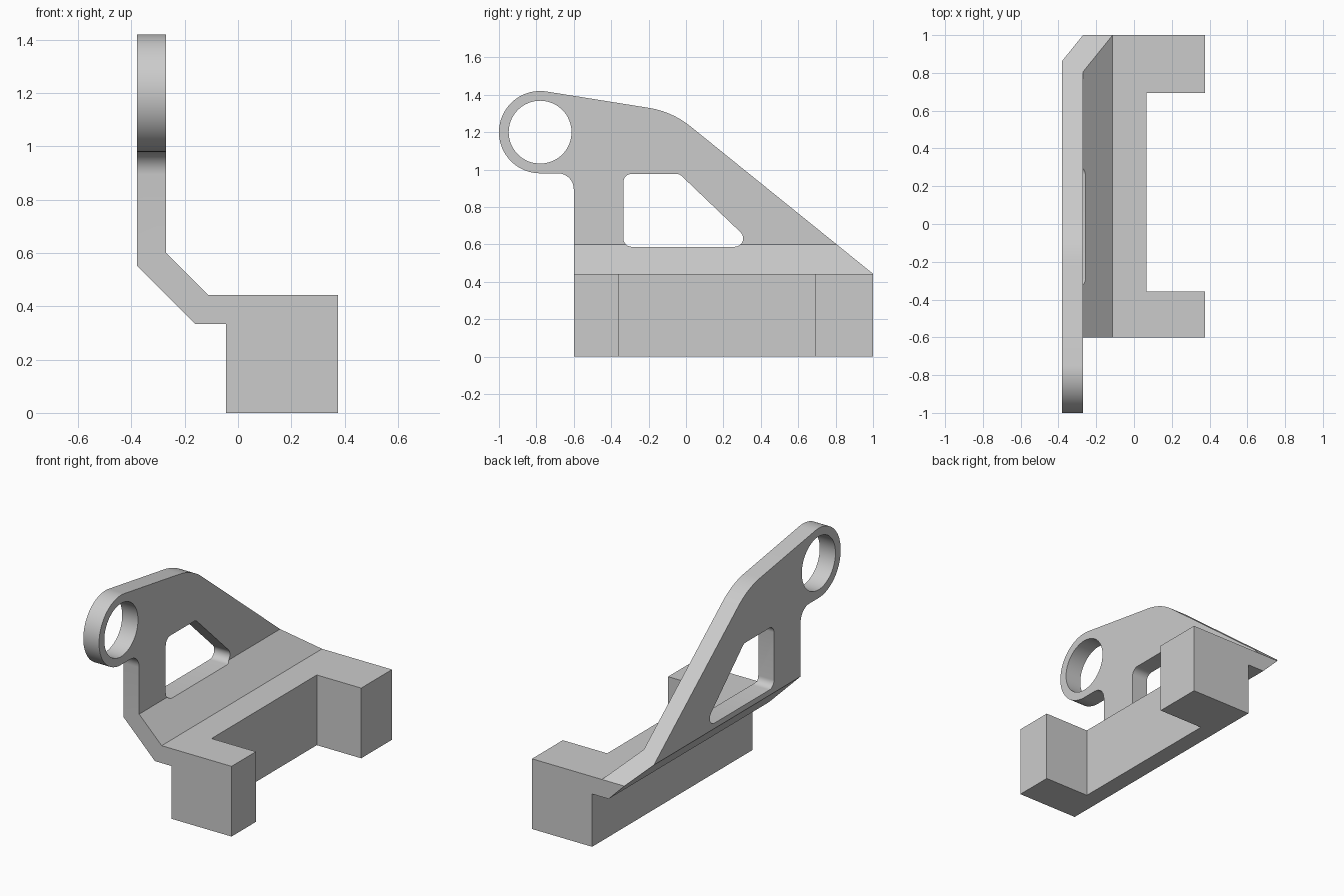
import bpy, bmesh, math
from mathutils import Vector

cube = bpy.data.objects.get("Cube")
if cube:
    bpy.data.objects.remove(cube, do_unlink=True)

RING = Vector((-0.78, 1.2))
RING_R, BORE_R = 0.22, 0.168
DECK_Z = 0.443


def arc(centre, radius, start, end, steps):
    angles = [math.radians(start + (end - start) * i / steps) for i in range(steps + 1)]
    return [centre + radius * Vector((math.cos(a), math.sin(a))) for a in angles]


def fillet(before, corner, after, radius, steps=10):
    """Points of an arc that rounds the corner tangentially."""
    p = Vector(corner)
    d1, d2 = (Vector(before) - p).normalized(), (Vector(after) - p).normalized()
    half = d1.angle(d2) / 2
    centre = p + (d1 + d2).normalized() * radius / math.sin(half)
    a, b = p + d1 * radius / math.tan(half) - centre, p + d2 * radius / math.tan(half) - centre
    sweep = math.atan2(a.x * b.y - a.y * b.x, a.dot(b))
    start = math.degrees(math.atan2(a.y, a.x))
    return arc(centre, radius, start, start + math.degrees(sweep), steps)


def prism(name, outline, axis, low, high):
    """Extrude a closed 2D outline along the x, y or z axis."""
    place = {"x": lambda u, v: (low, u, v), "y": lambda u, v: (u, low, v),
             "z": lambda u, v: (u, v, low)}[axis]
    bm = bmesh.new()
    face = bm.faces.new([bm.verts.new(place(*p)) for p in outline])
    new = bmesh.ops.extrude_face_region(bm, geom=[face])["geom"]
    step = Vector([(high - low) * (axis == a) for a in "xyz"])
    bmesh.ops.translate(bm, vec=step, verts=[g for g in new if isinstance(g, bmesh.types.BMVert)])
    bmesh.ops.recalc_face_normals(bm, faces=bm.faces)
    mesh = bpy.data.meshes.new(name)
    bm.to_mesh(mesh)
    bm.free()
    obj = bpy.data.objects.new(name, mesh)
    bpy.context.collection.objects.link(obj)
    return obj


# Bent section: upright plate, sloped web and base block
section = [(-0.38, 1.6), (-0.38, 0.553), (-0.16, 0.333), (-0.045, 0.333), (-0.045, 0),
           (0.375, 0), (0.375, DECK_Z), (-0.113, DECK_Z), (-0.27, 0.6), (-0.27, 1.6)]
bracket = prism("bracket", section, "y", -1.2, 1.2)

# Side silhouette: ring eye, filleted neck, base and slanted back edge
eye = arc(RING, RING_R, 81, 270, 48)
neck, shoulder, tail = (-0.6, 0.98), (-0.074, 1.31), (1, DECK_Z)
silhouette = (eye + fillet(eye[-1], neck, (-0.6, 0), 0.085)
              + [(-0.6, -0.2), (1, -0.2), tail]
              + fillet(tail, shoulder, eye[0], 0.47, 14))

# Lightening window with rounded corners
corners = [(-0.335, 0.587), (0.373, 0.587), (-0.035, 0.977), (-0.335, 0.977)]
window = []
for i, c in enumerate(corners):
    window += fillet(corners[i - 1], c, corners[(i + 1) % 4], 0.045, 8)

# Recess between the two feet
recess = [(0.065, -0.357), (0.6, -0.357), (0.6, 0.693), (0.065, 0.693)]

cutters = [
    ("INTERSECT", prism("silhouette_cutter", silhouette, "x", -0.6, 0.6)),
    ("DIFFERENCE", prism("bore_cutter", arc(RING, BORE_R, 0, 360, 64)[:-1], "x", -0.6, 0)),
    ("DIFFERENCE", prism("window_cutter", window, "x", -0.6, 0)),
    ("DIFFERENCE", prism("recess_cutter", recess, "z", -0.3, 0.8)),
]

bpy.ops.object.select_all(action="DESELECT")
bracket.select_set(True)
bpy.context.view_layer.objects.active = bracket
for operation, cutter in cutters:
    cutter.hide_render = True
    mod = bracket.modifiers.new(cutter.name, "BOOLEAN")
    mod.operation, mod.solver, mod.object = operation, "EXACT", cutter
    bpy.ops.object.modifier_apply(modifier=mod.name)
    bpy.data.objects.remove(cutter, do_unlink=True)

# Plain grey finish
grey = bpy.data.materials.new("light_grey")
grey.use_nodes = True
colour = (0.6, 0.6, 0.6, 1)
grey.diffuse_color = colour
grey.node_tree.nodes["Principled BSDF"].inputs["Base Color"].default_value = colour
bracket.data.materials.clear()
bracket.data.materials.append(grey)
for poly in bracket.data.polygons:
    poly.material_index = 0

bpy.ops.object.shade_smooth_by_angle(angle=math.radians(25))
